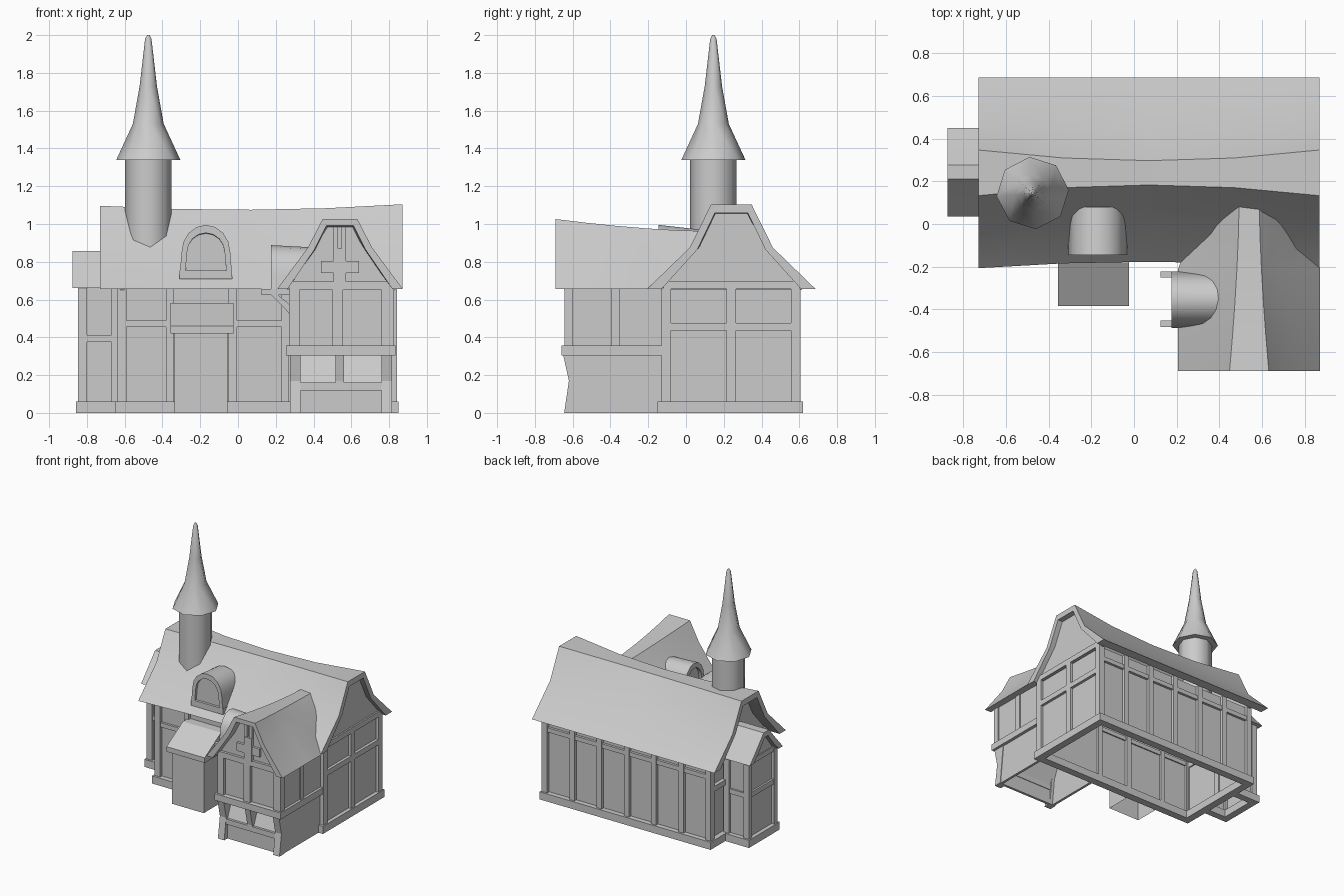
import bpy, bmesh, math
from mathutils import Vector

cube = bpy.data.objects.get("Cube")
if cube:
    bpy.data.objects.remove(cube)

GREY = (0.6, 0.6, 0.6, 1)
mat = bpy.data.materials.new("plain grey")
mat.use_nodes = True
mat.diffuse_color = GREY
mat.node_tree.nodes["Principled BSDF"].inputs["Base Color"].default_value = GREY


def finish(name, bm, smooth=None):
    bmesh.ops.recalc_face_normals(bm, faces=bm.faces)
    mesh = bpy.data.meshes.new(name)
    bm.to_mesh(mesh)
    bm.free()
    mesh.materials.append(mat)
    ob = bpy.data.objects.new(name, mesh)
    bpy.context.collection.objects.link(ob)
    if smooth:
        bpy.ops.object.select_all(action="DESELECT")
        ob.select_set(True)
        bpy.context.view_layer.objects.active = ob
        bpy.ops.object.shade_smooth_by_angle(angle=math.radians(smooth))
    return ob


def boxes(name, items, hollow=False):
    """Boxes given as x0, x1, y0, y1, z0, z1; hollow ones have no floor or lid."""
    bm = bmesh.new()
    for x0, x1, y0, y1, z0, z1 in items:
        vs = bmesh.ops.create_cube(bm, size=1)["verts"]
        for v in vs:
            v.co = Vector(((x0 + x1) / 2 + v.co.x * (x1 - x0),
                           (y0 + y1) / 2 + v.co.y * (y1 - y0),
                           (z0 + z1) / 2 + v.co.z * (z1 - z0)))
    if hollow:
        bm.normal_update()
        ends = [f for f in bm.faces if abs(f.normal.z) > 0.9]
        bmesh.ops.delete(bm, geom=ends, context="FACES")
    return finish(name, bm)


def loft(name, axis, stations, smooth=None, shell=False):
    """Join (position, profile) rings along x or y; a shell has no cap across its hollow."""
    bm = bmesh.new()
    rings = []
    for s, prof in stations:
        rings.append([bm.verts.new((s, p, z) if axis == "x" else (p, s, z)) for p, z in prof])
    n = len(rings[0])
    for a, b in zip(rings, rings[1:]):
        for i in range(n):
            j = (i + 1) % n
            bm.faces.new((a[i], a[j], b[j], b[i]))
    for ring in (rings[0], rings[-1]):
        if shell:
            for i in range(n // 2 - 1):
                bm.faces.new((ring[i], ring[i + 1], ring[n - 2 - i], ring[n - 1 - i]))
        else:
            bm.faces.new(ring)
    return finish(name, bm, smooth)


def prism(name, axis, a, b, prof, smooth=None):
    return loft(name, axis, [(a, prof), (b, prof)], smooth)


def gambrel(c, eave, mid, ridge, z_eave, z_mid, z_top):
    left = [(c - eave, z_eave), (c - mid, z_mid), (c - ridge, z_top)]
    return left + [(2 * c - p, z) for p, z in reversed(left)]


def arch(c, half, z0, z_side, z_top, steps=8):
    curve = [(c - half * 0.92 * math.cos(math.pi * i / steps),
              z_side + (z_top - z_side) * math.sin(math.pi * i / steps)) for i in range(steps + 1)]
    return [(c - half, z0)] + curve + [(c + half, z0)]


def ring(outer, inner):
    return outer + inner[::-1]


# Main hall: hollow walls, sill beams and gable ends
C = 0.24
boxes("hall_walls", [(-0.61, 0.82, -0.11, 0.58, 0, 0.66)], hollow=True)
boxes("hall_sill", [(-0.65, 0.85, -0.15, -0.09, 0, 0.06), (-0.65, 0.85, 0.56, 0.62, 0, 0.06),
                    (-0.65, -0.59, -0.09, 0.56, 0, 0.06), (0.79, 0.85, -0.09, 0.56, 0, 0.06)])
for name, x0, x1 in (("left_gable", -0.625, -0.6), ("right_gable", 0.81, 0.83)):
    prism(name, "x", x0, x1, gambrel(C, 0.375, 0.183, 0.085, 0.65, 0.87, 1.055))

# Main roof with sagging ridge and bowed front eave
stations = []
for i in range(5):
    x = -0.73 + 0.4 * i
    t = ((x - 0.07) / 0.8) ** 2
    top = 1.075 + 0.025 * t + 0.005 * x
    r = 0.057 + 0.05 * t
    outer = gambrel(C, 0.447, 0.22, r, 0.655, 0.875, top)
    outer[0] = (-0.177 - 0.03 * t, 0.655)
    stations.append((x, ring(outer, gambrel(C, 0.37, 0.18, r - 0.02, 0.655, 0.865, top - 0.045))))
loft("main_roof", "x", stations, 30, True)

# Hall timber frame
front = [(x, x + w, -0.132, -0.09, 0, 0.66) for x, w in
         ((-0.64, 0.05), (-0.38, 0.04), (-0.05, 0.045), (0.23, 0.04))]
front += [(-0.62, 0.26, -0.128, -0.1, 0.455, 0.49)]
boxes("hall_front_timbers", front)
back = [(x, x + 0.045, 0.56, 0.605, 0, 0.66) for x in (-0.64 + 0.239 * i for i in range(7))]
back += [(-0.63, 0.83, 0.57, 0.6, 0.54, 0.575)]
boxes("hall_back_timbers", back)
for name, x0, x1 in (("hall_left_timbers", -0.64, -0.6), ("hall_right_timbers", 0.8, 0.842)):
    side = [(x0, x1, y, y + 0.05, 0, 0.66) for y in (-0.13, 0.215, 0.555)]
    side += [(x0, x1, -0.12, 0.6, z, z + 0.042) for z in (0.435, 0.655)]
    boxes(name, side)

# Left annex
boxes("annex_walls", [(-0.825, -0.62, 0.09, 0.4, 0, 0.66)], hollow=True)
boxes("annex_sill", [(-0.857, -0.8, 0.05, 0.435, 0, 0.06), (-0.8, -0.64, 0.05, 0.105, 0, 0.06),
                     (-0.8, -0.64, 0.38, 0.435, 0, 0.06)])
timbers = [(x, x + 0.048, y, y + 0.04, 0, 0.66) for x in (-0.847, -0.67) for y in (0.065, 0.38)]
timbers += [(-0.84, -0.63, y, y + 0.03, 0.375, 0.413) for y in (0.07, 0.385)]
timbers += [(-0.84, -0.81, 0.08, 0.41, z, z + 0.04) for z in (0.375, 0.635)]
boxes("annex_timbers", timbers)
prism("annex_gable", "x", -0.835, -0.815, gambrel(0.243, 0.155, 0.08, 0.022, 0.65, 0.74, 0.815))
loft("annex_roof", "x", [(x, ring(gambrel(0.243, 0.207, 0.12, 0.033, 0.66, 0.757, 0.857),
                                  gambrel(0.243, 0.155, 0.08, 0.022, 0.66, 0.74, 0.815)))
                         for x in (-0.875, -0.62)], 30, True)

# Front wing: overhanging upper floor
W = 0.54
boxes("wing_upper_walls", [(0.285, 0.815, -0.62, -0.11, 0.31, 0.66)], hollow=True)
boxes("wing_floor_beams", [(0.255, 0.835, -0.66, -0.6, 0.305, 0.357),
                           (0.255, 0.32, -0.6, -0.11, 0.305, 0.357),
                           (0.77, 0.835, -0.6, -0.11, 0.305, 0.357)])
posts = [(x0, x1, -0.643, -0.6, 0.33, 0.66) for x0, x1 in
         ((0.27, 0.325), (0.5, 0.555), (0.76, 0.825))]
posts += [(x, x + 0.035, y, y + 0.046, 0.33, 0.66) for x in (0.27, 0.79) for y in (-0.643, -0.395)]
posts += [(0.27, 0.825, -0.645, -0.6, 0.65, 0.695)]
boxes("wing_timbers", posts)

# Wing gable with timber cross
prism("wing_gable", "y", -0.625, -0.6, gambrel(W, 0.28, 0.137, 0.072, 0.65, 0.865, 0.99))
boxes("gable_cross", [(0.44, 0.64, -0.645, -0.61, 0.74, 0.805),
                      (0.505, 0.573, -0.647, -0.61, 0.685, 0.87),
                      (0.505, 0.53, -0.643, -0.61, 0.86, 0.985),
                      (0.548, 0.573, -0.643, -0.61, 0.86, 0.985)])

# Wing lower floor: leaning front panel, side walls and bracing posts
prism("wing_lower_front", "x", 0.3, 0.8,
      [(-0.605, 0), (-0.605, 0.15), (-0.54, 0.31), (-0.52, 0.31), (-0.585, 0.15), (-0.585, 0)])
for x in (0.285, 0.79):
    prism("wing_side_wall", "x", x, x + 0.02, [(-0.6, 0), (-0.56, 0.31), (-0.11, 0.31), (-0.11, 0)])
for x, w, foot in ((0.275, 0.055, 0), (0.515, 0.045, 0.16), (0.76, 0.055, 0)):
    heel = -0.645 if foot == 0 else -0.62
    prism("wing_brace_post", "x", x, x + w, [(heel, foot), (-0.62, 0.17), (-0.65, 0.306),
                                             (-0.55, 0.306), (-0.585, foot)])
boxes("wing_lower_rail", [(0.32, 0.77, -0.62, -0.58, 0.118, 0.16)])

# Wing roof, narrowing where it enters the main roof
stations = []
for i in range(6):
    y = -0.69 + 0.16 * i
    t = (1 - i / 5) ** 1.6
    r, top = 0.047 + 0.045 * t, 0.962 + 0.064 * t
    eave = 0.333 if i < 4 else 0.27
    stations.append((y, ring(gambrel(W, eave, 0.15 + 0.02 * t, r, 0.655, 0.845 + 0.03 * t, top),
                             gambrel(W, eave - 0.055, 0.12 + 0.015 * t, r - 0.02,
                                     0.655, 0.835 + 0.03 * t, top - 0.035))))
loft("wing_roof", "y", stations, 30, True)

# Arched dormers: a rim and a recessed panel
D = -0.17
loft("front_dormer", "y",
     [(y, ring(arch(D, 0.14, 0.71, 0.85, z), arch(D, 0.108, 0.755, 0.85, z - 0.042)))
      for y, z in ((-0.145, 0.995), (0.08, 0.97))], 40, True)
prism("front_dormer_panel", "y", -0.125, -0.1, arch(D, 0.109, 0.73, 0.85, 0.95))
boxes("front_dormer_ledge", [(D - 0.139, D + 0.139, -0.145, 0.0, 0.708, 0.755)])
S = -0.355
loft("side_dormer", "x",
     [(x, ring(arch(S, 0.132, 0.655, 0.74, z), arch(S, 0.1, 0.655, 0.74, z - 0.04)))
      for x, z in ((0.175, 0.888), (0.42, 0.875))], 40, True)
prism("side_dormer_panel", "x", 0.2, 0.22, arch(S, 0.102, 0.65, 0.74, 0.848))

# Side dormer beams and braces
for y in (-0.482, -0.252):
    boxes("side_dormer_beam", [(0.125, 0.32, y, y + 0.03, 0.625, 0.657)])
    prism("side_dormer_brace", "y", y, y + 0.03,
          [(0.17, 0.63), (0.205, 0.63), (0.29, 0.56), (0.29, 0.5), (0.25, 0.55)])

# Entrance porch
boxes("porch_walls", [(-0.335, -0.055, -0.35, -0.11, 0, 0.43)], hollow=True)
prism("porch_roof", "x", -0.357, -0.023, [(-0.385, 0.42), (-0.385, 0.46), (-0.18, 0.582),
                                         (-0.11, 0.582), (-0.11, 0.42)])


# Tower and spire turned on eight sides
def turned(name, profile, smooth=None):
    bm = bmesh.new()
    rows = []
    for r, z in profile:
        rows.append([bm.verts.new((-0.475 + r * math.cos(a), 0.145 + r * math.sin(a), z))
                     for a in (math.radians(5 + 45 * i) for i in range(8))])
    for a, b in zip(rows, rows[1:]):
        for i in range(8):
            bm.faces.new((a[i], a[i - 1], b[i - 1], b[i]))
    bm.faces.new(rows[0])
    bm.faces.new(rows[-1])
    return finish(name, bm, smooth)


turned("tower", [(0.124, 0.86), (0.124, 1.36)], 46)
turned("spire", [(0.17, 1.34), (0.082, 1.53), (0.046, 1.73), (0.017, 1.98), (0.006, 2.0)], 50)
